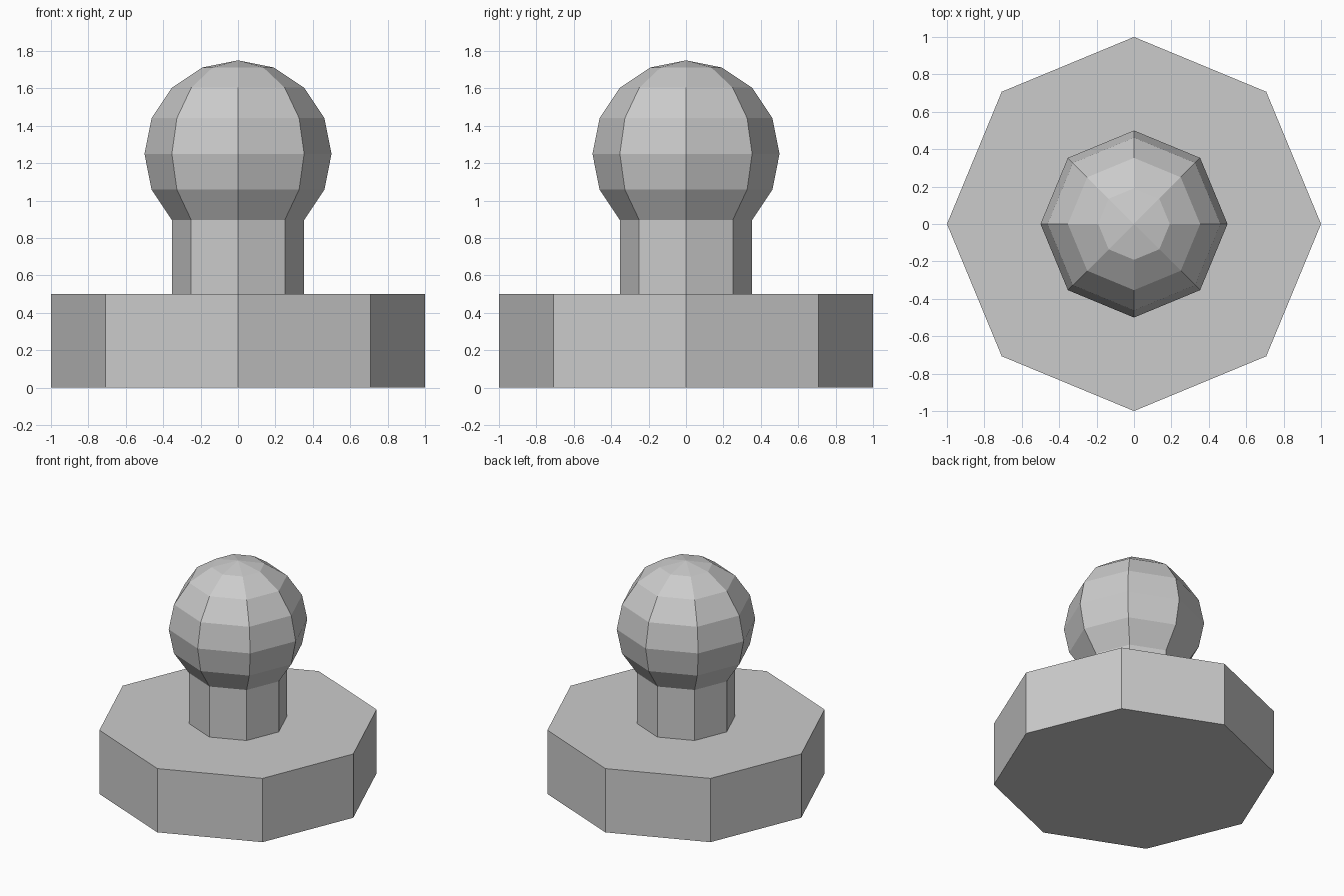
import bpy, bmesh
from math import sin, cos, pi

if "Cube" in bpy.data.objects:
    bpy.data.objects.remove(bpy.data.objects["Cube"])

SIDES = 8
BALL_R, BALL_Z = 0.5, 1.25
neck_r = BALL_R * cos(pi / 4)

# Half profile (radius, height): base disc, then neck
profile = [(0, 0), (1, 0), (1, 0.5), (neck_r, 0.5)]
# Ball: arc from the neck joint up to the pole
for i in range(-2, 4):
    a = i * pi / 8
    profile.append((BALL_R * cos(a), BALL_Z + BALL_R * sin(a)))
profile.append((0, BALL_Z + BALL_R))

# Revolve the profile into one closed eight-sided body
bm = bmesh.new()
verts = [bm.verts.new((r, 0, z)) for r, z in profile]
edges = [bm.edges.new(pair) for pair in zip(verts, verts[1:])]
bmesh.ops.spin(bm, geom=verts + edges, cent=(0, 0, 0), axis=(0, 0, 1),
               angle=2 * pi, steps=SIDES)
bmesh.ops.remove_doubles(bm, verts=bm.verts[:], dist=0.0005)
bmesh.ops.recalc_face_normals(bm, faces=bm.faces[:])

# Merge the flat underside into a single octagon
underside = [f for f in bm.faces if all(abs(v.co.z) < 1e-4 for v in f.verts)]
bmesh.ops.dissolve_faces(bm, faces=underside, use_verts=True)

mesh = bpy.data.meshes.new("ball_topped_post")
bm.to_mesh(mesh)
bm.free()
bpy.context.collection.objects.link(bpy.data.objects.new("ball_topped_post", mesh))
